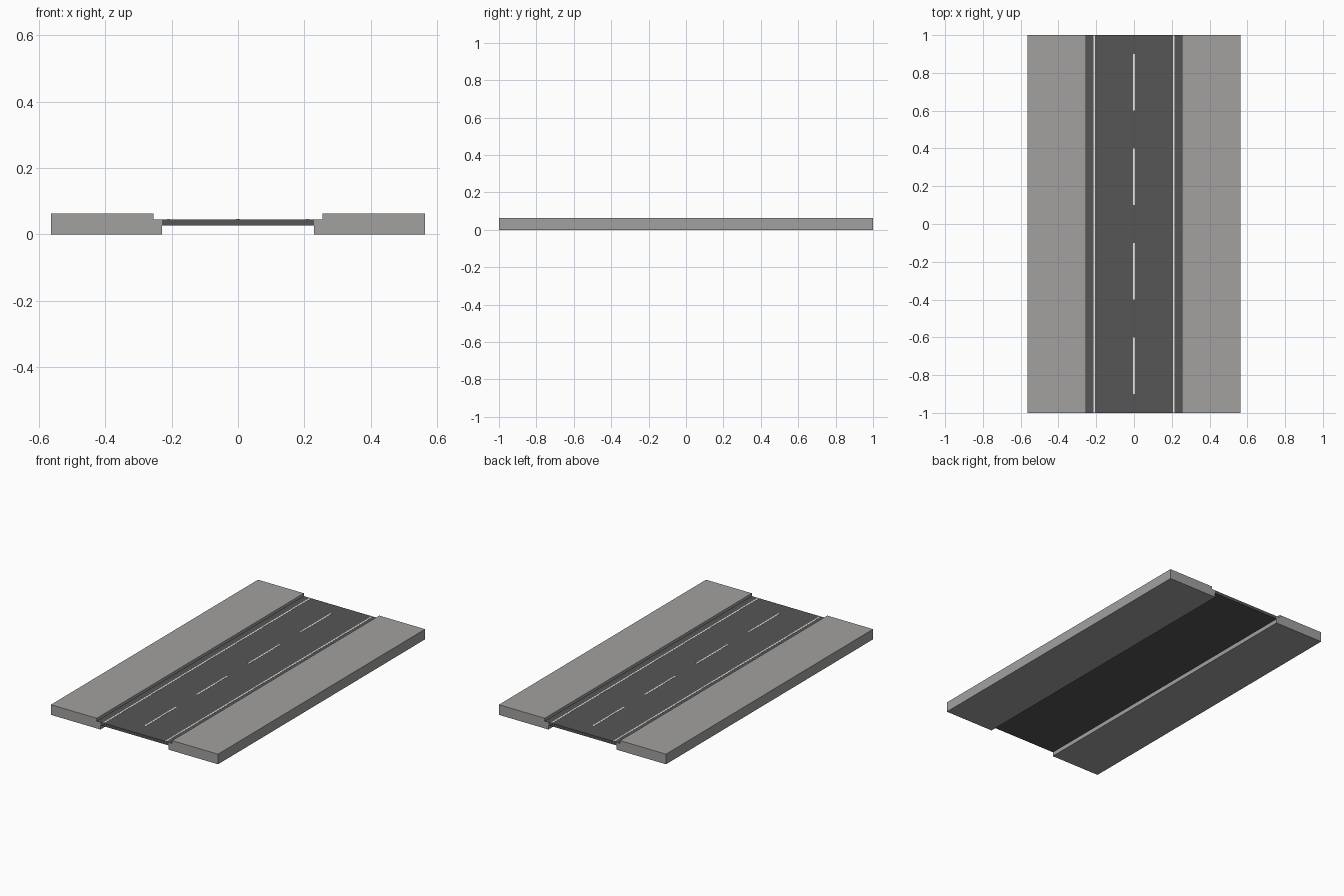
import bpy, bmesh

if "Cube" in bpy.data.objects:
    bpy.data.objects.remove(bpy.data.objects["Cube"])


def material(name, rgb):
    m = bpy.data.materials.new(name)
    m.diffuse_color = (*rgb, 1.0)
    m.use_nodes = True
    m.node_tree.nodes["Principled BSDF"].inputs["Base Color"].default_value = m.diffuse_color
    return m


PAVING = material("paving grey", (0.36, 0.355, 0.35))
ASPHALT = material("asphalt dark grey", (0.092, 0.092, 0.092))
PAINT = material("line white", (0.8, 0.8, 0.8))


def extrude_profile(name, profile, y0, y1, mat):
    """Sweep an (x, z) cross-section along y."""
    bm = bmesh.new()
    face = bm.faces.new([bm.verts.new((x, y0, z)) for x, z in profile])
    res = bmesh.ops.extrude_face_region(bm, geom=[face])
    moved = [v for v in res["geom"] if isinstance(v, bmesh.types.BMVert)]
    bmesh.ops.translate(bm, verts=moved, vec=(0, y1 - y0, 0))
    bmesh.ops.recalc_face_normals(bm, faces=bm.faces)
    me = bpy.data.meshes.new(name)
    bm.to_mesh(me)
    bm.free()
    me.materials.append(mat)
    ob = bpy.data.objects.new(name, me)
    bpy.context.collection.objects.link(ob)
    return ob


def line(name, x, y0, y1, width=0.009):
    w, z = width / 2, 0.0445
    extrude_profile(name, [(x - w, z), (x + w, z), (x + w, z + 0.001), (x - w, z + 0.001)],
                    y0, y1, PAINT)


# Sidewalks with a low ledge carrying the road edge
half = [(0.23, 0), (0.565, 0), (0.565, 0.062), (0.255, 0.062), (0.255, 0.0435), (0.23, 0.0435)]
for side, s in (("left", -1), ("right", 1)):
    extrude_profile(side + "_sidewalk", [(s * x, z) for x, z in half], -1, 1, PAVING)

# Road slab, its thin top lapping over both ledges
right = [(0.23, 0.026), (0.23, 0.0437), (0.255, 0.0437), (0.255, 0.0447)]
extrude_profile("road", right + [(-x, z) for x, z in reversed(right)], -1, 1, ASPHALT)

# Painted edge lines and centre dashes
for side, s in (("left", -1), ("right", 1)):
    line(side + "_edge_line", s * 0.21, -1, 1)
for i in range(4):
    y = -0.75 + 0.5 * i
    line("centre_dash_%d" % (i + 1), 0, y - 0.15, y + 0.15)
